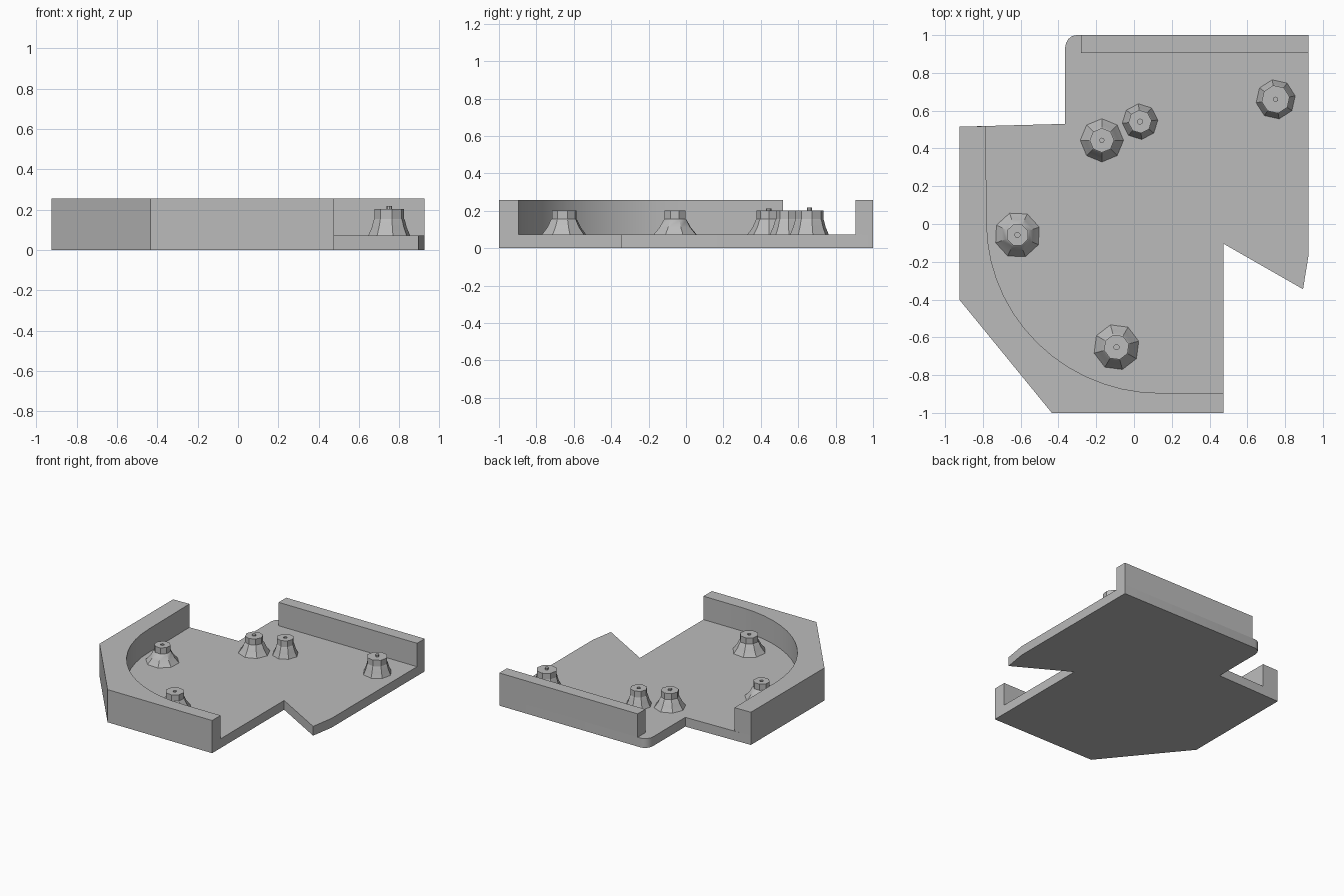
import bpy, bmesh
from math import sin, cos, pi, radians

cube = bpy.data.objects.get("Cube")
if cube:
    bpy.data.objects.remove(cube, do_unlink=True)

FLOOR_Z, WALL_Z, MOUNT_Z = 0.073, 0.257, 0.203

grey = bpy.data.materials.new("plain grey")
grey.use_nodes = True
grey.diffuse_color = (0.5, 0.5, 0.5, 1)
grey.node_tree.nodes["Principled BSDF"].inputs["Base Color"].default_value = (0.5, 0.5, 0.5, 1)


def finish(bm, name, angle):
    bmesh.ops.recalc_face_normals(bm, faces=bm.faces)
    mesh = bpy.data.meshes.new(name)
    bm.to_mesh(mesh)
    bm.free()
    mesh.materials.append(grey)
    obj = bpy.data.objects.new(name, mesh)
    bpy.context.collection.objects.link(obj)
    bpy.ops.object.select_all(action='DESELECT')
    obj.select_set(True)
    bpy.context.view_layer.objects.active = obj
    bpy.ops.object.shade_smooth_by_angle(angle=radians(angle))
    return obj


def prism(name, outline, z0, z1):
    """Extrude a plan outline between two heights."""
    bm = bmesh.new()
    face = bm.faces.new([bm.verts.new((x, y, z0)) for x, y in outline])
    new = bmesh.ops.extrude_face_region(bm, geom=[face])["geom"]
    top = [v for v in new if isinstance(v, bmesh.types.BMVert)]
    bmesh.ops.translate(bm, verts=top, vec=(0, 0, z1 - z0))
    return finish(bm, name, 25)


def arc(cx, cy, rx, ry, start, end, steps):
    angles = [radians(start + (end - start) * i / steps) for i in range(steps + 1)]
    return [(cx + rx * cos(a), cy + ry * sin(a)) for a in angles]


def mount(name, x, y, base_r, neck_r, turn, tip, sides=8):
    """Flared post topped by a locating pin (tip > 0) or a pilot hole (tip < 0)."""
    flare = base_r - neck_r
    profile = [(base_r, FLOOR_Z - 0.005), (neck_r + flare * 0.42, 0.112),
               (neck_r + flare * 0.1, 0.15), (neck_r, 0.155), (neck_r, MOUNT_Z),
               (0.014, MOUNT_Z), (0.014, MOUNT_Z + tip)]
    bm = bmesh.new()
    rings = []
    for r, z in profile:
        ring = []
        for i in range(sides):
            a = radians(turn) + 2 * pi * i / sides
            ring.append(bm.verts.new((x + r * cos(a), y + r * sin(a), z)))
        rings.append(ring)
    for low, high in zip(rings, rings[1:]):
        for i in range(sides):
            j = (i + 1) % sides
            bm.faces.new((low[i], low[j], high[j], high[i]))
    bm.faces.new(rings[0])
    bm.faces.new(rings[-1])
    return finish(bm, name, 30)


# Floor plate with a rounded corner and a slanted notch
floor = [(-0.925, 0.515), (-0.365, 0.53)]
floor += arc(-0.305, 0.93, 0.06, 0.07, 180, 90, 4)
floor += [(0.925, 1), (0.925, -0.16), (0.895, -0.345), (0.475, -0.105),
          (0.475, -1), (-0.435, -1), (-0.925, -0.4)]
prism("floor_plate", floor, 0, FLOOR_Z)

# Straight wall along the back
prism("back_wall", [(-0.28, 0.905), (0.925, 0.905), (0.925, 1), (-0.28, 1)], FLOOR_Z, WALL_Z)

# Wall round the front corner, chamfered outside and curved inside
corner = [(-0.925, 0.515), (-0.925, -0.4), (-0.435, -1), (0.475, -1), (0.475, -0.895)]
corner += arc(0.14, 0.01, 0.92, 0.905, 270, 180, 14)
corner += [(-0.785, 0.518)]
prism("corner_wall", corner, FLOOR_Z, WALL_Z)

# Flared mounting posts
mount("back_left_mount", 0.75, 0.66, 0.107, 0.075, 10, 0.015)
mount("back_middle_mount", 0.032, 0.542, 0.097, 0.062, 5, -0.03)
mount("back_right_mount", -0.17, 0.443, 0.118, 0.065, 0, 0.01)
mount("right_mount", -0.617, -0.058, 0.127, 0.06, 20, -0.03)
mount("front_mount", -0.093, -0.652, 0.126, 0.068, 15, -0.03)
